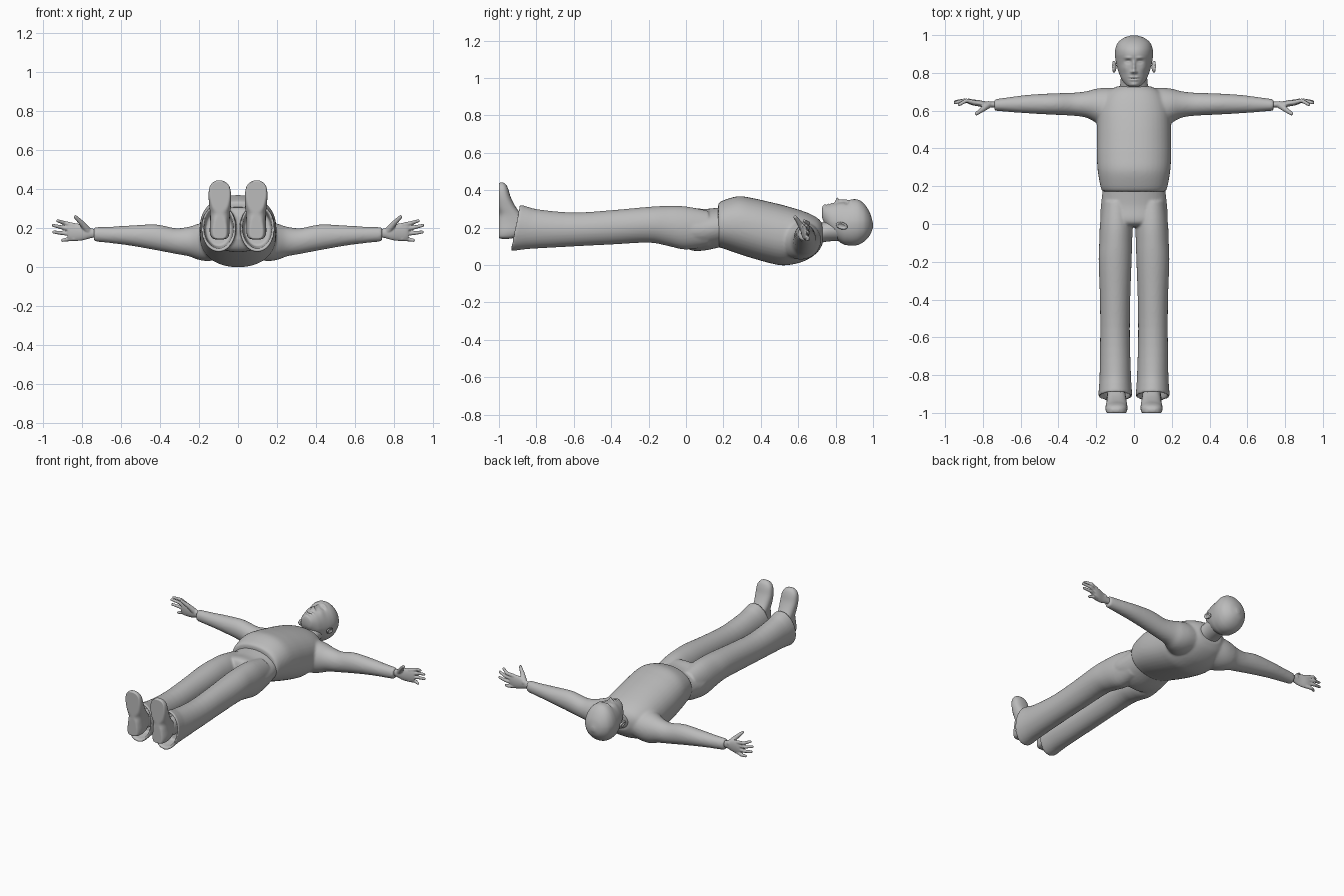
import bpy, bmesh, math
from mathutils import Vector, Matrix

if "Cube" in bpy.data.objects:
    bpy.data.objects.remove(bpy.data.objects["Cube"], do_unlink=True)

GREY = (0.5, 0.5, 0.5, 1)
mat = bpy.data.materials.new("plain grey")
mat.use_nodes = True
mat.diffuse_color = GREY
mat.node_tree.nodes["Principled BSDF"].inputs["Base Color"].default_value = GREY


def spline(rings, steps):
    """Smooth in-between rings through the given ones."""
    out = []
    for i in range(len(rings) - 1):
        a, b, c, d = (rings[max(0, min(len(rings) - 1, i + k))] for k in (-1, 0, 1, 2))
        for s in range(steps):
            t = s / steps
            out.append([q + t / 2 * (r - p + t * (2*p - 5*q + 4*r - e + t * (3*q - 3*r + e - p)))
                        for p, q, r, e in zip(a, b, c, d)])
    return out + [list(rings[-1])]


def loft(bm, axis, rings, side=1, power=2.0, steps=4, segs=40, slant=0.0):
    """Skin rings (position, low and high across, low and high up) along an axis."""
    loops = []
    for t, a0, a1, b0, b1 in spline(rings, steps):
        loop = []
        for k in range(segs):
            ang = math.tau * k / segs
            c, s = math.cos(ang), math.sin(ang)
            a = (a0 + a1 + (a1 - a0) * math.copysign(abs(c) ** (2 / power), c)) / 2
            b = (b0 + b1 + (b1 - b0) * math.copysign(abs(s) ** (2 / power), s)) / 2
            p = [a, b]
            p.insert(axis, t)
            if slant and t < -0.7:
                p[1] += slant * (b - 0.2) * min(1, (-0.7 - t) / 0.15)
            loop.append(bm.verts.new((p[0] * side, p[1], p[2])))
        loops.append(loop)
    for l0, l1 in zip(loops, loops[1:]):
        for k in range(segs):
            n = (k + 1) % segs
            bm.faces.new((l0[k], l0[n], l1[n], l1[k]))
    bm.faces.new(loops[0])
    bm.faces.new(loops[-1])


def ball(bm, centre, size):
    m = Matrix.Translation(centre) @ Matrix.Diagonal((*size, 1))
    bmesh.ops.create_uvsphere(bm, u_segments=20, v_segments=14, radius=1, matrix=m)


def finger(bm, points, r0, r1):
    """Tapered chain of rounded segments."""
    pts = [Vector(p) for p in points]
    rad = [r0 + (r1 - r0) * i / (len(pts) - 1) for i in range(len(pts))]
    for p, r in zip(pts, rad):
        ball(bm, p, (r, r, r))
    for p, q, r, s in zip(pts, pts[1:], rad, rad[1:]):
        d = q - p
        m = Matrix.Translation((p + q) / 2) @ d.to_track_quat('Z', 'Y').to_matrix().to_4x4()
        bmesh.ops.create_cone(bm, cap_ends=True, segments=16, radius1=r, radius2=s,
                              depth=d.length, matrix=m)


def finish(name, bm, voxel=0, smooth=0):
    bmesh.ops.recalc_face_normals(bm, faces=bm.faces[:])
    me = bpy.data.meshes.new(name)
    bm.to_mesh(me)
    bm.free()
    me.materials.append(mat)
    ob = bpy.data.objects.new(name, me)
    bpy.context.collection.objects.link(ob)
    for poly in me.polygons:
        poly.use_smooth = True
    if voxel:
        rm = ob.modifiers.new("Blend", 'REMESH')
        rm.mode, rm.voxel_size, rm.use_smooth_shade = 'VOXEL', voxel, True
        sm = ob.modifiers.new("Smooth", 'SMOOTH')
        sm.factor, sm.iterations = 0.5, smooth
    return ob


def even(rings):
    """Rings symmetric about the middle: (position, half width, low, high)."""
    return [(t, -w, w, lo, hi) for t, w, lo, hi in rings]


# Shirt: body and sleeves blended together
bm = bmesh.new()
loft(bm, 1, even([(.172, .168, .095, .33), (.2, .178, .088, .346), (.28, .192, .06, .368),
                  (.36, .197, .035, .357), (.45, .197, .01, .337), (.52, .196, -.002, .32),
                  (.6, .19, .01, .297), (.66, .17, .035, .275), (.705, .135, .07, .25),
                  (.73, .085, .11, .222)]), power=2.2)
for s in (1, -1):
    loft(bm, 0, [(.05, .5, .715, .05, .24), (.14, .5, .722, .03, .235), (.2, .535, .716, .035, .222),
                 (.25, .562, .703, .053, .206), (.32, .573, .695, .066, .198),
                 (.42, .578, .692, .085, .217), (.55, .585, .685, .108, .212),
                 (.65, .592, .673, .121, .206), (.74, .6, .66, .13, .204)], side=s)
finish("shirt", bm, .008, 8)

# Trousers: hips and two legs with hollow, slanted cuffs
bm = bmesh.new()
loft(bm, 1, even([(.2, .163, .1, .31), (.1, .175, .078, .3), (.03, .178, .078, .306),
                  (0, .165, .1, .295), (-.015, .11, .14, .26)]))
for s in (1, -1):
    loft(bm, 1, [(.12, .02, .165, .1, .29), (0, .008, .18, .083, .313), (-.1, .01, .184, .103, .316),
                 (-.2, .013, .187, .12, .311), (-.4, .02, .18, .11, .293), (-.6, .022, .179, .1, .281),
                 (-.8, .016, .182, .088, .297), (-.87, .012, .186, .08, .312),
                 (-.91, .01, .188, .076, .322), (-.908, .022, .176, .092, .308),
                 (-.87, .026, .172, .097, .298), (-.82, .032, .168, .105, .285)],
         side=s, slant=.2)
finish("trousers", bm, .007, 4)

# Shoes with flat soles, and the ankles inside the cuffs
for s, label in ((1, "left"), (-1, "right")):
    bm = bmesh.new()
    loft(bm, 2, [(.14, .075, .115, -.985, -.95), (.15, .052, .135, -1.01, -.9),
                 (.18, .043, .145, -1.015, -.86), (.23, .043, .143, -1.01, -.85),
                 (.27, .041, .143, -1.0, -.88), (.31, .037, .147, -1.01, -.91),
                 (.36, .035, .151, -1.015, -.936), (.405, .041, .147, -1.015, -.95),
                 (.43, .058, .132, -1.01, -.962), (.442, .08, .112, -.992, -.978)],
         side=s, power=2.4)
    for v in bm.verts:
        v.co.y = max(v.co.y, -1)
    finish(label + "_shoe", bm)
    bm = bmesh.new()
    loft(bm, 1, [(-.95, .05, .138, .15, .25), (-.88, .05, .14, .145, .26),
                 (-.78, .05, .14, .14, .26)], side=s)
    finish(label + "_ankle", bm)

# Hands: palm, four fingers and a thumb blended together
for s, label in ((1, "left"), (-1, "right")):
    bm = bmesh.new()
    loft(bm, 0, [(.71, .615, .648, .148, .192), (.75, .616, .648, .148, .197),
                 (.79, .617, .65, .137, .214), (.83, .624, .657, .132, .223),
                 (.86, .63, .658, .135, .222), (.875, .636, .652, .145, .213)])
    for z, tip_x, tip_z, tip_y in ((.212, .925, .236, .632), (.19, .947, .212, .642),
                                   (.167, .945, .178, .648), (.145, .9, .136, .645)):
        mid = ((.85 + tip_x) / 2, .654, (z + tip_z) / 2)
        finger(bm, [(.84, .642, z), mid, (tip_x, tip_y, tip_z)], .0125, .0085)
    finger(bm, [(.77, .632, .185), (.8, .608, .222), (.834, .584, .256)], .019, .0095)
    for v in bm.verts:
        v.co.x *= s
    finish(label + "_hand", bm, .004, 3)

# Head: skull loft with the face pushed in and out by soft bumps
bm = bmesh.new()
loft(bm, 1, even([(.727, .02, .255, .3), (.735, .042, .23, .315), (.765, .066, .18, .325),
                  (.8, .08, .14, .333), (.84, .092, .112, .338), (.87, .098, .105, .345),
                  (.9, .101, .104, .352), (.93, .098, .112, .345), (.96, .085, .132, .318),
                  (.985, .055, .163, .275), (.999, .012, .198, .225)]),
     steps=9, segs=96, power=2.15)
BUMPS = [(.035, .88, .02, .008, .006), (.034, .86, .016, .01, -.014), (.034, .858, .011, .006, .008),
         (.055, .825, .02, .02, .005), (0, .85, .008, .016, .01), (0, .826, .009, .014, .014),
         (0, .807, .01, .009, .024), (.014, .804, .006, .007, .009), (.016, .777, .012, .005, .005),
         (0, .77, .024, .003, -.006), (.01, .762, .012, .005, .005), (0, .738, .02, .01, .006)]
for v in bm.verts:
    x, y, z = v.co
    if z > .23:
        v.co.x *= 1 - .9 * (z - .23)
        for bx, by, rx, ry, push in BUMPS:
            d = ((abs(x) - bx) / rx) ** 2 + ((y - by) / ry) ** 2
            v.co.z += push * math.exp(-d)
finish("head", bm)

# Neck
bm = bmesh.new()
loft(bm, 1, even([(.66, .085, .09, .22), (.72, .076, .118, .226), (.77, .07, .127, .245),
                  (.83, .07, .13, .26)]))
finish("neck", bm)

# Ears: a raised rim around a thin shell
for s, label in ((1, "left"), (-1, "right")):
    bm = bmesh.new()
    ball(bm, (0, 0, 0), (.006, .026, .015))
    for k in range(14):
        a = math.tau * k / 14
        ball(bm, (.007, .026 * math.cos(a), .015 * math.sin(a)), (.006, .0075, .006))
    bm.transform(Matrix.Translation((s * .1, .833, .212)) @ Matrix.Diagonal((s, 1, 1, 1))
                 @ Matrix.Rotation(-.3, 4, 'X') @ Matrix.Rotation(.25, 4, 'Y'))
    finish(label + "_ear", bm, .003, 3)
